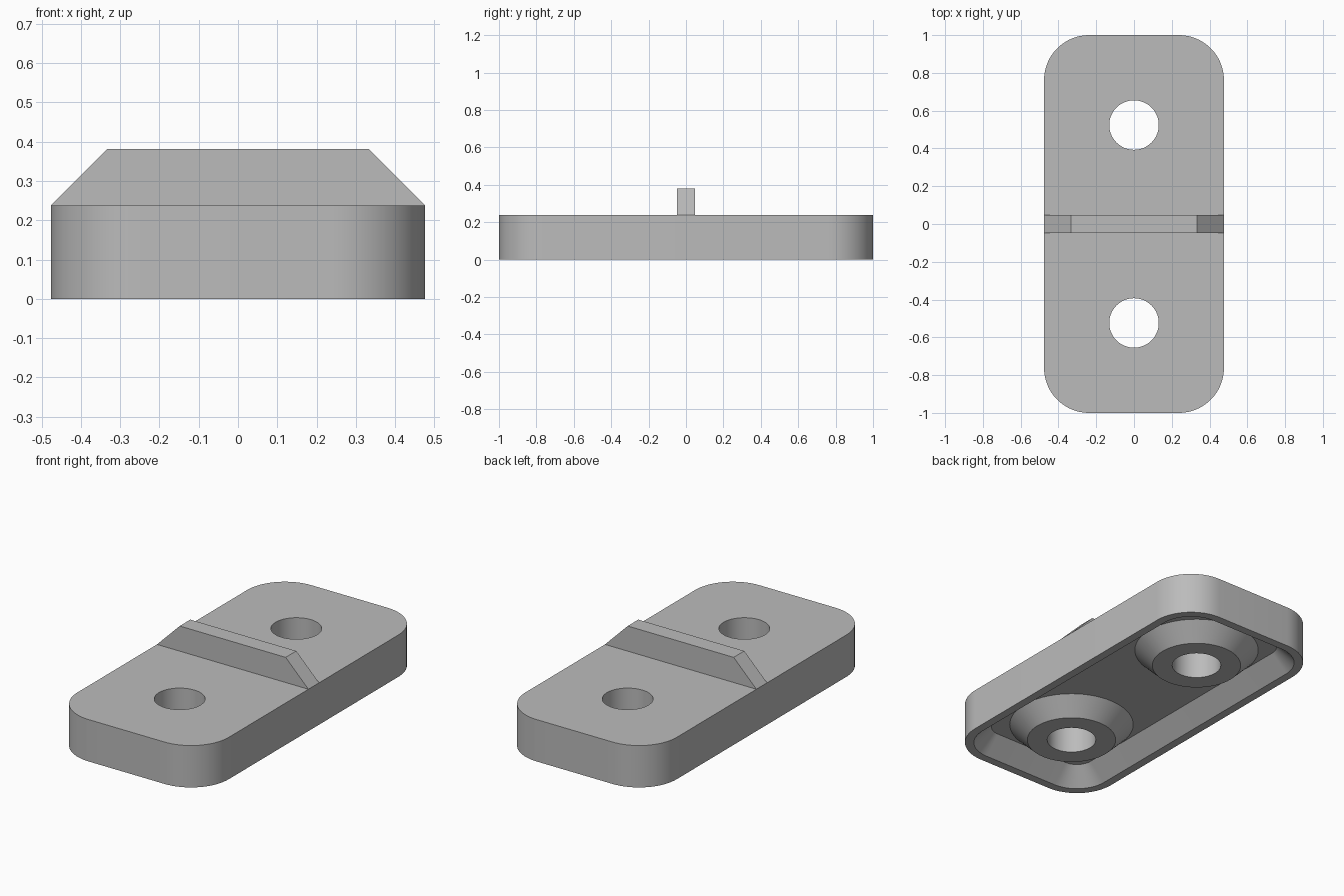
import bpy
import bmesh
from math import cos, sin, pi, radians

cube = bpy.data.objects.get("Cube")
if cube:
    bpy.data.objects.remove(cube, do_unlink=True)

U = 1 / 21                      # design unit: the plate is 42 units long
HALF_X, HALF_Y, CORNER = 10, 21, 5
PLATE_H, RIB_H, CAVITY_D = 5, 3, 2
HOLE_Y, HOLE_R, BOSS_R = 11, 2.75, 5

grey = bpy.data.materials.new("plain grey")
grey.use_nodes = True
grey.diffuse_color = (0.5, 0.5, 0.5, 1)
grey.node_tree.nodes["Principled BSDF"].inputs["Base Color"].default_value = (0.5, 0.5, 0.5, 1)


def rounded_outline(inset, steps=16):
    """Rounded rectangle, shrunk evenly by inset."""
    r = CORNER - inset
    cx, cy = HALF_X - CORNER, HALF_Y - CORNER
    points = []
    for q, (sx, sy) in enumerate([(1, 1), (-1, 1), (-1, -1), (1, -1)]):
        for i in range(steps + 1):
            a = (q + i / steps) * pi / 2
            points.append((sx * cx + r * cos(a), sy * cy + r * sin(a)))
    return points


def circle(radius, y, steps=64):
    return [(radius * cos(2 * pi * i / steps), y + radius * sin(2 * pi * i / steps))
            for i in range(steps)]


def loft(name, lower, z0, upper, z1):
    """Closed solid between two matching outlines."""
    bm = bmesh.new()
    a = [bm.verts.new((x * U, y * U, z0 * U)) for x, y in lower]
    b = [bm.verts.new((x * U, y * U, z1 * U)) for x, y in upper]
    bm.faces.new(a[::-1])
    bm.faces.new(b)
    for i in range(len(a)):
        j = (i + 1) % len(a)
        bm.faces.new((a[i], a[j], b[j], b[i]))
    bmesh.ops.recalc_face_normals(bm, faces=bm.faces)
    mesh = bpy.data.meshes.new(name)
    bm.to_mesh(mesh)
    bm.free()
    mesh.materials.append(grey)
    obj = bpy.data.objects.new(name, mesh)
    bpy.context.collection.objects.link(obj)
    return obj


def combine(target, tool, operation):
    """Apply a boolean and discard the tool."""
    mod = target.modifiers.new("cut", 'BOOLEAN')
    mod.operation = operation
    mod.solver = 'EXACT'
    mod.object = tool
    bpy.context.view_layer.objects.active = target
    bpy.ops.object.modifier_apply(modifier=mod.name)
    bpy.data.objects.remove(tool, do_unlink=True)


# Rounded base plate
plate = loft("base_plate", rounded_outline(0), 0, rounded_outline(0), PLATE_H)

# Underside cavity with 45 degree walls and a thin rim
below = 0.5
cavity = loft("cavity_cutter", rounded_outline(1 - below), -below,
              rounded_outline(1 + CAVITY_D), CAVITY_D)
combine(plate, cavity, 'DIFFERENCE')

# Conical bosses under the plate, then the through holes
for y in (-HOLE_Y, HOLE_Y):
    top = CAVITY_D + 0.5
    boss = loft("boss", circle(BOSS_R, y), 0, circle(BOSS_R + top - 0.02, y), top)
    combine(plate, boss, 'UNION')
for y in (-HOLE_Y, HOLE_Y):
    hole = loft("hole_cutter", circle(HOLE_R, y), -1, circle(HOLE_R, y), PLATE_H + 1)
    combine(plate, hole, 'DIFFERENCE')


# Cross rib with sloping ends
def bar(half_x):
    return [(-half_x, -1), (half_x, -1), (half_x, 1), (-half_x, 1)]


rib = loft("cross_rib", bar(HALF_X), PLATE_H, bar(HALF_X - RIB_H), PLATE_H + RIB_H)

# Smooth the curved walls, keep the edges crisp
bpy.ops.object.select_all(action='DESELECT')
plate.select_set(True)
bpy.context.view_layer.objects.active = plate
bpy.ops.object.shade_smooth_by_angle(angle=radians(30))
